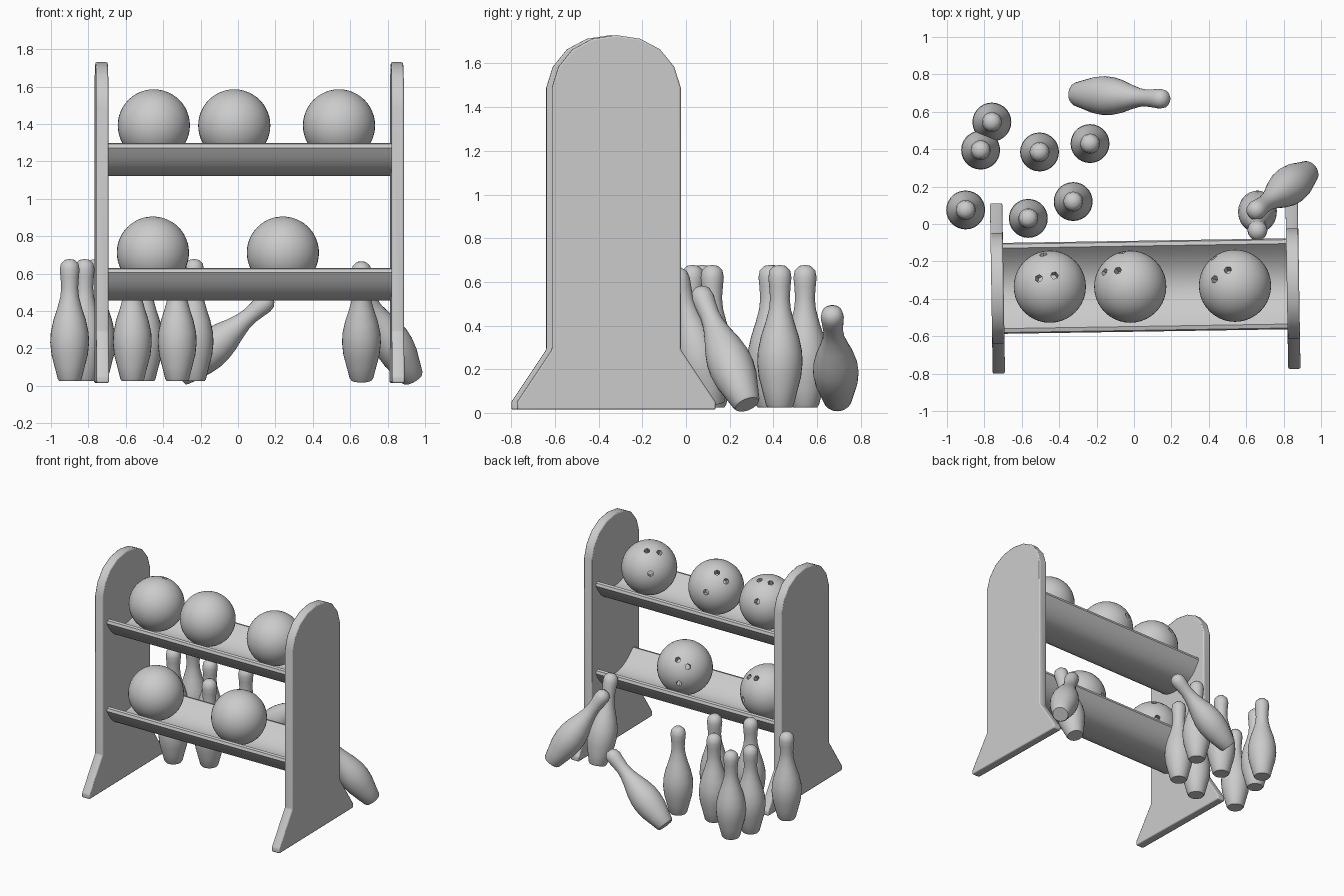
import bpy, bmesh, math
from mathutils import Vector

if "Cube" in bpy.data.objects:
    bpy.data.objects.remove(bpy.data.objects["Cube"])

RACK_POS = (0.06, -0.332, 0)
RACK_TURN = 0.016
BALL_R = 0.193


def add_object(name, bm, smooth=40):
    bmesh.ops.recalc_face_normals(bm, faces=bm.faces)
    mesh = bpy.data.meshes.new(name)
    bm.to_mesh(mesh)
    bm.free()
    obj = bpy.data.objects.new(name, mesh)
    bpy.context.collection.objects.link(obj)
    if smooth:
        smooth_shade(obj, smooth)
    return obj


def activate(obj):
    bpy.ops.object.select_all(action='DESELECT')
    obj.select_set(True)
    bpy.context.view_layer.objects.active = obj


def smooth_shade(obj, degrees):
    activate(obj)
    bpy.ops.object.shade_smooth_by_angle(angle=math.radians(degrees))


def rack_part(name, profile, x0, x1, z=0, bevel=0):
    """Extrude a (y, z) outline along the rack's length."""
    bm = bmesh.new()
    face = bm.faces.new([bm.verts.new((x0, y, h)) for y, h in profile])
    geom = bmesh.ops.extrude_face_region(bm, geom=[face])["geom"]
    verts = [g for g in geom if isinstance(g, bmesh.types.BMVert)]
    bmesh.ops.translate(bm, verts=verts, vec=(x1 - x0, 0, 0))
    obj = add_object(name, bm)
    obj.location = Vector(RACK_POS) + Vector((0, 0, z))
    obj.rotation_euler.z = RACK_TURN
    if bevel:
        mod = obj.modifiers.new("soft_edges", 'BEVEL')
        mod.width = bevel
        mod.segments = 2
    return obj


# Side panels: flared foot, straight post, rounded top
half = [(0.455, 0.015), (0.455, 0.05), (0.295, 0.29), (0.295, 1.49),
        (0.265, 1.585), (0.2, 1.665), (0.11, 1.713)]
outline = half + [(0, 1.73)] + [(-y, z) for y, z in reversed(half)]
for side, x in (("right", -0.79), ("left", 0.79)):
    rack_part(side + "_panel", outline, x - 0.033, x + 0.033, bevel=0.008)

# Curved shelf troughs
steps = [i / 10 for i in range(-10, 11)]
inner = [(0.215 * t, 0.064 + 0.111 * t * t) for t in steps]
outer = [(0.243 * t, 0.15 * abs(t) ** 3) for t in reversed(steps)]
rim = [(0.236, 0.17)]
trough = inner + rim + outer + [(-y, z) for y, z in rim]
for name, z in (("lower_shelf", 0.455), ("upper_shelf", 1.122)):
    rack_part(name, trough, -0.765, 0.765, z)


# Balls with drilled finger holes
def ball(name, centre, holes):
    bm = bmesh.new()
    bmesh.ops.create_uvsphere(bm, u_segments=40, v_segments=24, radius=BALL_R)
    obj = add_object(name, bm)
    cut = bmesh.new()
    for hole in holes:
        d = Vector(hole).normalized()
        matrix = d.to_track_quat('Z', 'Y').to_matrix().to_4x4()
        matrix.translation = d * BALL_R
        bmesh.ops.create_cone(cut, cap_ends=True, segments=6, radius1=0.021,
                              radius2=0.021, depth=0.1, matrix=matrix)
    cutter = add_object(name + "_cutter", cut, smooth=0)
    cutter.hide_render = True
    mod = obj.modifiers.new("holes", 'BOOLEAN')
    mod.operation = 'DIFFERENCE'
    mod.solver = 'EXACT'
    mod.object = cutter
    activate(obj)
    bpy.ops.object.modifier_apply(modifier=mod.name)
    bpy.data.objects.remove(cutter)
    obj.location = centre


ball("upper_ball_right", (-0.45, -0.335, 1.392),
     [(-.31, .23, .92), (.13, .31, .94), (-.18, .9, .4)])
ball("upper_ball_middle", (-0.02, -0.335, 1.392),
     [(-.72, .41, .56), (-.35, .45, .82), (-.22, .95, .2)])
ball("upper_ball_left", (0.54, -0.33, 1.392),
     [(-.57, .18, .8), (-.2, .44, .87), (-.6, .78, .2)])
ball("lower_ball_right", (-0.455, -0.335, 0.712),
     [(.05, .65, .75), (.42, .6, .69), (.48, .87, -.11)])
ball("lower_ball_left", (0.24, -0.33, 0.712),
     [(-.21, .74, .63), (-.6, .67, .43), (-.37, .9, -.2)])

# Pin outline as (radius, height)
pin_profile = [(0, 0), (0.056, 0), (0.064, 0.012), (0.08, 0.075), (0.097, 0.14),
               (0.104, 0.205), (0.101, 0.26), (0.087, 0.325), (0.066, 0.39),
               (0.05, 0.45), (0.045, 0.5), (0.049, 0.555), (0.053, 0.595),
               (0.047, 0.628), (0.027, 0.648), (0, 0.653)]


def pin(name, base, axis=(0, 0, 1)):
    bm = bmesh.new()
    verts = [bm.verts.new((r, 0, z)) for r, z in pin_profile]
    edges = [bm.edges.new(pair) for pair in zip(verts, verts[1:])]
    bmesh.ops.spin(bm, geom=verts + edges, cent=(0, 0, 0), axis=(0, 0, 1),
                   angle=math.tau, steps=28, use_duplicate=False)
    bmesh.ops.remove_doubles(bm, verts=bm.verts, dist=0.0005)
    obj = add_object(name, bm, smooth=50)
    obj.location = base
    obj.rotation_euler = Vector(axis).to_track_quat('Z', 'Y').to_euler()


# Standing pins
spots = [(-0.9, 0.075), (-0.82, 0.395), (-0.76, 0.545), (-0.505, 0.385),
         (-0.235, 0.43), (-0.325, 0.12), (-0.565, 0.03)]
for i, (x, y) in enumerate(spots, 1):
    pin(f"standing_pin_{i}", (x, y, 0.025))

# Tipped pins
pin("pin_leaning_on_shelf", (0.66, 0.12, 0.032), (0, -0.26, 0.97))
pin("pin_leaning_on_pin", (0.935, 0.28, 0.038), (-0.28, -0.205, 0.49))
pin("toppling_pin", (-0.315, 0.695, 0.05), (0.45, -0.025, 0.385))
